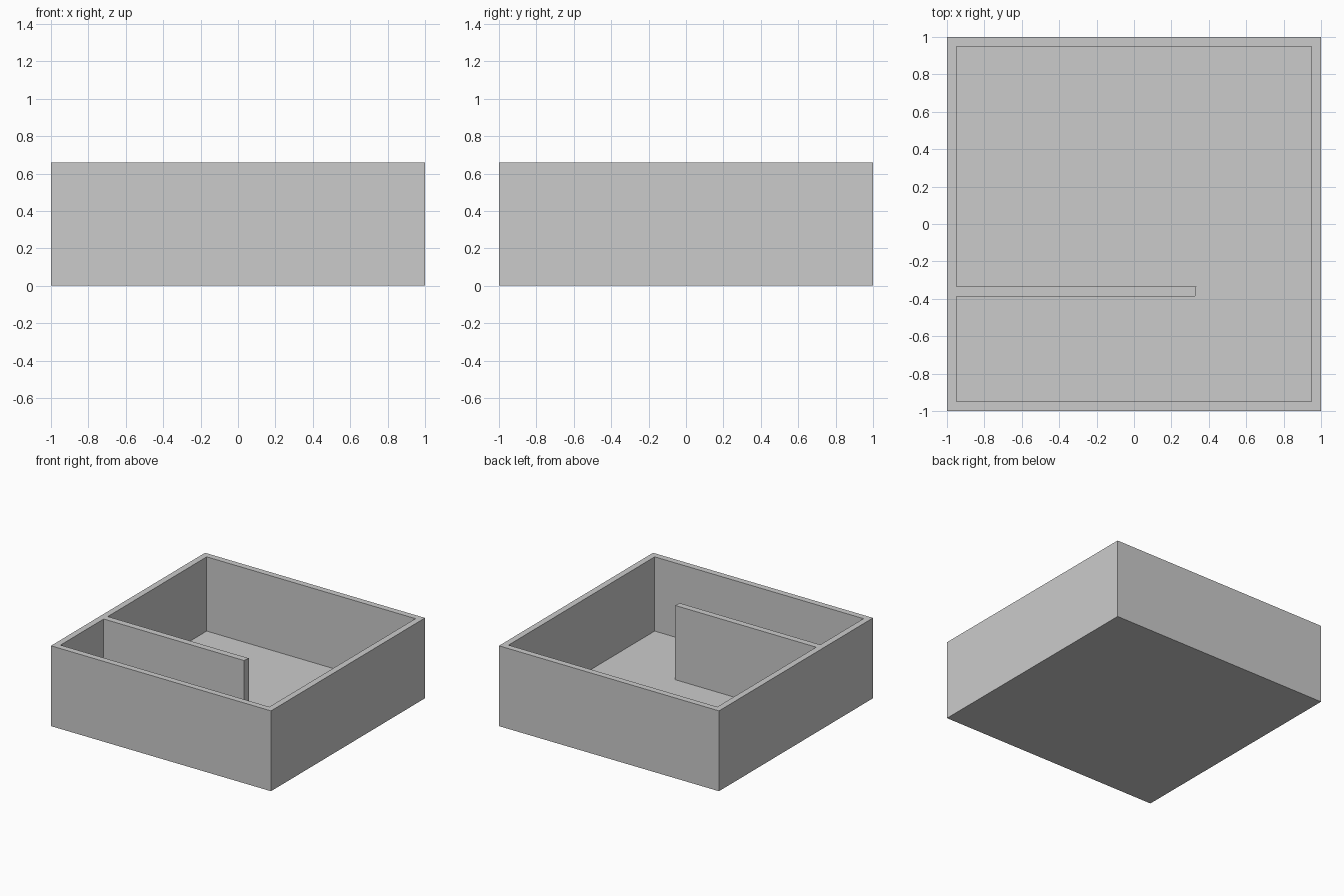
import bpy, bmesh

if "Cube" in bpy.data.objects:
    bpy.data.objects.remove(bpy.data.objects["Cube"])


def prism(name, outline, z0, z1):
    """Extrude a flat outline from z0 up to z1."""
    bm = bmesh.new()
    face = bm.faces.new([bm.verts.new((x, y, z0)) for x, y in outline])
    ext = bmesh.ops.extrude_face_region(bm, geom=[face])
    verts = [v for v in ext["geom"] if isinstance(v, bmesh.types.BMVert)]
    bmesh.ops.translate(bm, verts=verts, vec=(0, 0, z1 - z0))
    bmesh.ops.recalc_face_normals(bm, faces=bm.faces)
    mesh = bpy.data.meshes.new(name)
    bm.to_mesh(mesh)
    bm.free()
    obj = bpy.data.objects.new(name, mesh)
    bpy.context.collection.objects.link(obj)
    return obj


HEIGHT, FLOOR, INNER = 0.66, 0.05, 0.949

# Solid outer block of the tray
tray = prism("divided_tray", [(-1, -1), (1, -1), (1, 1), (-1, 1)], 0, HEIGHT)

# Cavity that wraps round the divider wall growing from the left side
cavity = prism("cavity_cutter", [
    (-INNER, -INNER), (INNER, -INNER), (INNER, INNER), (-INNER, INNER),
    (-INNER, -0.335), (0.333, -0.335), (0.327, -0.388), (-INNER, -0.388),
], FLOOR, HEIGHT + 0.2)
cavity.hide_render = True

# Hollow out the block, then discard the cutter
cut = tray.modifiers.new("hollow", "BOOLEAN")
cut.operation, cut.solver, cut.object = "DIFFERENCE", "EXACT", cavity
bpy.context.view_layer.objects.active = tray
tray.select_set(True)
bpy.ops.object.modifier_apply(modifier=cut.name)
bpy.data.objects.remove(cavity, do_unlink=True)
